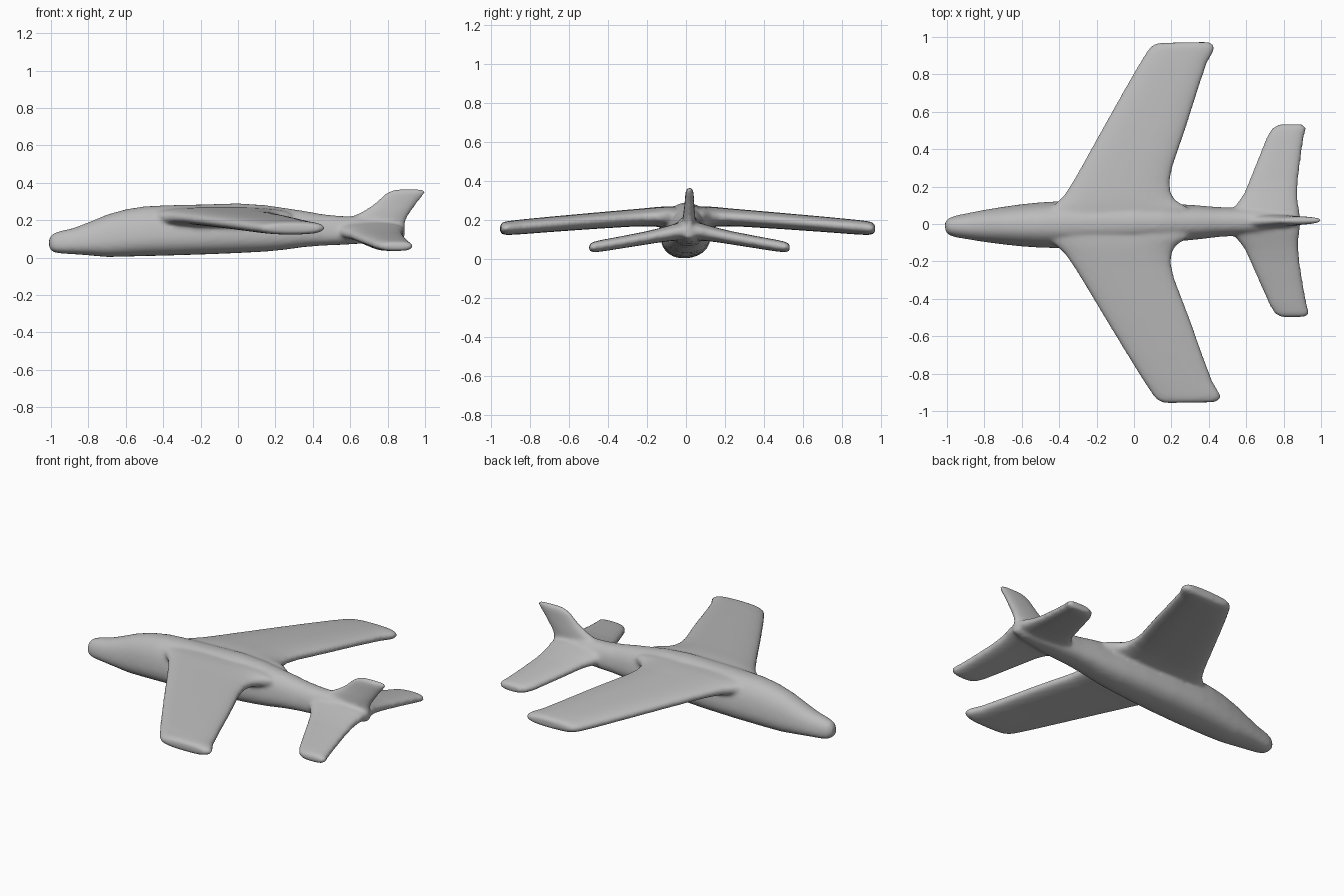
import bpy, bmesh, math
from mathutils import Matrix

if "Cube" in bpy.data.objects:
    bpy.data.objects.remove(bpy.data.objects["Cube"])

SIDES = 28
bm = bmesh.new()


def power(v, e):
    return math.copysign(abs(v) ** e, v)


def oval(exponent):
    """Unit superellipse points."""
    for i in range(SIDES):
        a = 2 * math.pi * i / SIDES
        yield power(math.cos(a), 2 / exponent), power(math.sin(a), 2 / exponent)


def loft(rings):
    """Skin a list of equal rings and cap both ends."""
    rows = [[bm.verts.new(p) for p in ring] for ring in rings]
    for a, b in zip(rows, rows[1:]):
        for i in range(SIDES):
            j = (i + 1) % SIDES
            bm.faces.new((a[i], a[j], b[j], b[i]))
    bm.faces.new(rows[0][::-1])
    bm.faces.new(rows[-1])


def surface(stations, side):
    """Wing-like surface; stations are span, leading x, trailing x, mid z, thickness."""
    loft([[((le + te) / 2 + c * (te - le) / 2, side * y, z + s * t / 2)
           for c, s in oval(2.6)] for y, le, te, z, t in stations])


# Fuselage: x, half width, bottom z, top z
body = [(-1.01, .025, .05, .105), (-.99, .045, .03, .128), (-.95, .058, .022, .142),
        (-.88, .070, .018, .158), (-.80, .084, .012, .188), (-.70, .098, .003, .230),
        (-.60, .110, .005, .258), (-.50, .118, .008, .274), (-.40, .122, .010, .279),
        (-.20, .122, .016, .284), (0, .115, .024, .290), (.15, .105, .032, .280),
        (.25, .096, .042, .265), (.35, .088, .056, .250), (.45, .078, .064, .232),
        (.55, .074, .068, .222), (.65, .070, .074, .220), (.75, .055, .080, .215),
        (.83, .040, .088, .200), (.89, .022, .105, .170)]
loft([[(x, w * c * (1 - .18 * s), (lo + hi) / 2 + s * (hi - lo) / 2)
       for c, s in oval(2.4)] for x, w, lo, hi in body])

# Swept main wings with flared roots
wing = [(0, -.50, .30, .215, .11), (.08, -.46, .29, .215, .11), (.12, -.41, .225, .216, .106),
        (.16, -.37, .20, .216, .10), (.22, -.33, .195, .214, .092), (.30, -.282, .212, .209, .088),
        (.50, -.167, .285, .194, .083), (.70, -.05, .352, .178, .079), (.85, .04, .405, .165, .076),
        (.92, .085, .445, .159, .072), (.945, .105, .447, .157, .066), (.963, .14, .42, .156, .045)]

# Drooping tailplanes
tailplane = [(0, .50, .89, .145, .10), (.06, .52, .885, .140, .09), (.10, .555, .878, .132, .082),
             (.15, .59, .877, .122, .074), (.22, .62, .882, .108, .068), (.35, .675, .900, .085, .063),
             (.45, .717, .917, .068, .060), (.495, .745, .930, .061, .054), (.516, .78, .91, .058, .036)]
for side in (1, -1):
    surface(wing, side)
    surface(tailplane, side)

# Tail fin: z, leading x, trailing x, thickness
fin = [(.13, .50, .89, .070), (.19, .54, .895, .068), (.22, .61, .907, .062),
       (.25, .672, .928, .056), (.28, .718, .950, .050), (.31, .752, .972, .046),
       (.34, .785, .998, .042), (.355, .81, 1.005, .036), (.366, .85, .99, .022)]
loft([[((le + te) / 2 + c * (te - le) / 2, s * t / 2, z)
       for c, s in oval(2.4)] for z, le, te, t in fin])

# Slight yaw of the whole airframe
bm.transform(Matrix.Translation((0, .003, 0)) @ Matrix.Rotation(.017, 4, 'Z'))
bmesh.ops.recalc_face_normals(bm, faces=bm.faces)

mesh = bpy.data.meshes.new("airframe")
bm.to_mesh(mesh)
bm.free()
plane = bpy.data.objects.new("airframe", mesh)
bpy.context.collection.objects.link(plane)

# Merge the parts into one softly blended skin
remesh = plane.modifiers.new("merge", 'REMESH')
remesh.mode = 'VOXEL'
remesh.voxel_size = .01
remesh.use_smooth_shade = True
soften = plane.modifiers.new("soften", 'SMOOTH')
soften.factor = .5
soften.iterations = 10

# Plain grey finish
grey = bpy.data.materials.new("plain grey")
grey.use_nodes = True
colour = (.5, .5, .5, 1)
grey.diffuse_color = colour
grey.node_tree.nodes["Principled BSDF"].inputs["Base Color"].default_value = colour
mesh.materials.append(grey)
for face in mesh.polygons:
    face.use_smooth = True
